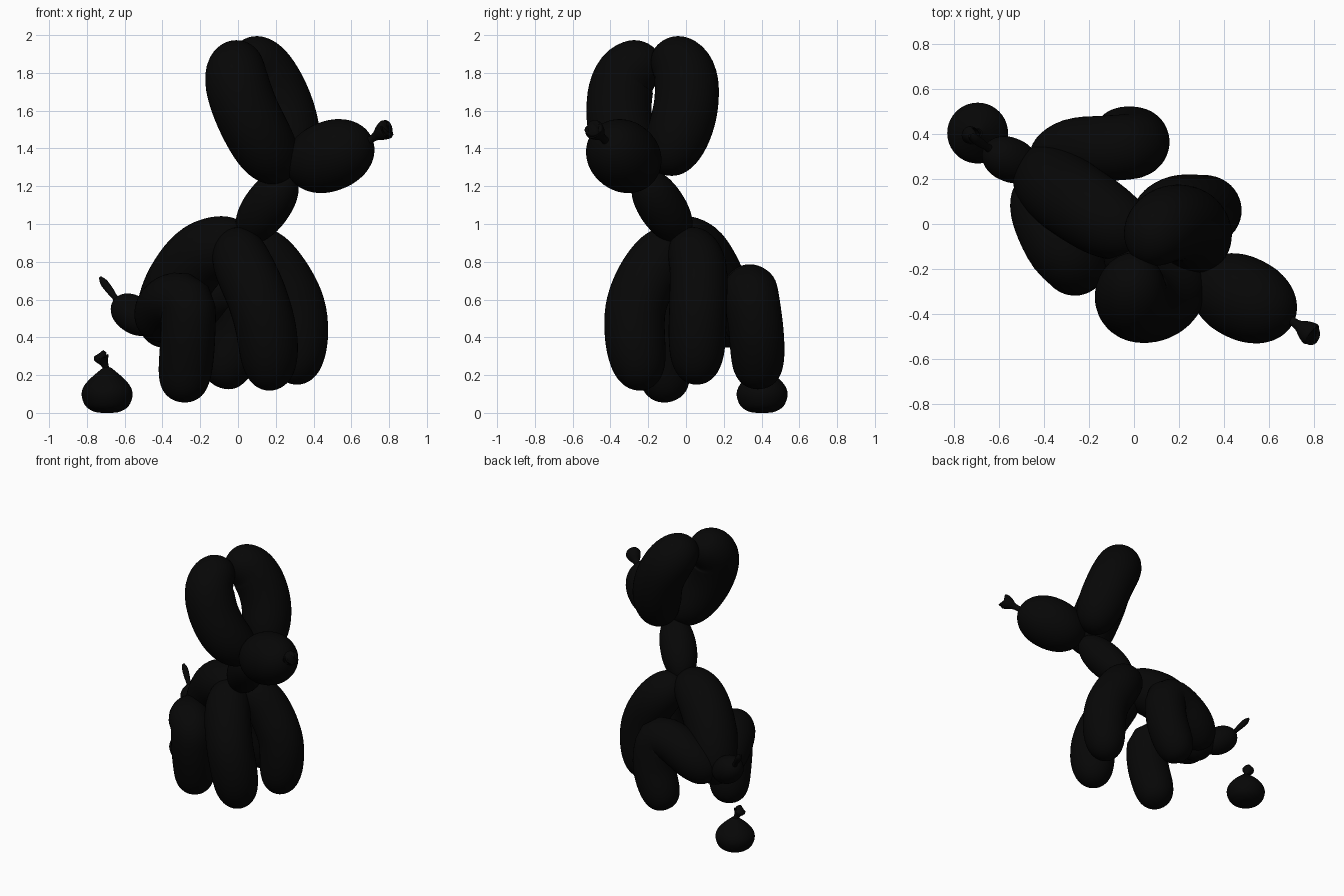
import bpy, bmesh, math
from mathutils import Vector

black = bpy.data.materials.new("black rubber")
black.diffuse_color = (0.002, 0.002, 0.002, 1)
SIDES = 40


def smooth_path(points, steps=24):
    """Catmull-Rom curve through points of any dimension."""
    p = [Vector(q) for q in points]
    p = [p[0] * 2 - p[1]] + p + [p[-1] * 2 - p[-2]]
    out = []
    for i in range(1, len(p) - 2):
        a, b, c, d = p[i - 1:i + 3]
        for s in range(steps):
            t = s / steps
            out.append(0.5 * (2 * b + (c - a) * t + (2 * a - 5 * b + 4 * c - d) * t * t
                              + (3 * b - a - 3 * c + d) * t ** 3))
    return out + [p[-2]]


def skin(name, centres, radii):
    """Sweep circles of the given radii along the centres."""
    bm = bmesh.new()
    rings, n = [], None
    for i, c in enumerate(centres):
        tan = (centres[min(i + 1, len(centres) - 1)] - centres[max(i - 1, 0)]).normalized()
        if n is None:
            n = tan.orthogonal()
        n = (n - tan * n.dot(tan)).normalized()
        b = tan.cross(n)
        rings.append([bm.verts.new(c + radii[i] * (n * math.cos(a) + b * math.sin(a)))
                      for a in (2 * math.pi * k / SIDES for k in range(SIDES))])
    for r0, r1 in zip(rings, rings[1:]):
        for k in range(SIDES):
            j = (k + 1) % SIDES
            bm.faces.new((r0[k], r0[j], r1[j], r1[k]))
    bm.faces.new(rings[0])
    bm.faces.new(rings[-1])
    bmesh.ops.remove_doubles(bm, verts=bm.verts, dist=0.0002)
    bmesh.ops.recalc_face_normals(bm, faces=bm.faces)
    for f in bm.faces:
        f.smooth = len(f.verts) <= 4
    me = bpy.data.meshes.new(name)
    bm.to_mesh(me)
    bm.free()
    me.materials.append(black)
    ob = bpy.data.objects.new(name, me)
    bpy.context.collection.objects.link(ob)


def balloon(name, r, power, *points, rows=40):
    """Inflated segment from pole to pole; a higher power gives blunter ends."""
    path = smooth_path(points)
    dist = [0.0]
    for a, b in zip(path, path[1:]):
        dist.append(dist[-1] + (b - a).length)
    centres, radii, i = [], [], 0
    for k in range(rows + 1):
        t = (1 - math.cos(math.pi * k / rows)) / 2
        d = t * dist[-1]
        while i < len(path) - 2 and dist[i + 1] < d:
            i += 1
        centres.append(path[i].lerp(path[i + 1], (d - dist[i]) / (dist[i + 1] - dist[i])))
        radii.append(r * math.sqrt(max(0, 1 - abs(2 * t - 1) ** power)))
    skin(name, centres, radii)


def knot(name, *points):
    """Lathed or bent shape from (x, y, z, radius) points."""
    path = smooth_path(points, 8)
    skin(name, [v.xyz for v in path], [max(v.w, 0) for v in path])


# head and neck
balloon("head", 0.185, 2.15, (0.275, -0.225, 1.275), (0.488, -0.33, 1.36), (0.70, -0.43, 1.445))
balloon("neck", 0.125, 2.2, (0.03, -0.01, 0.92), (0.155, -0.13, 1.095), (0.28, -0.24, 1.27))
knot("nose_knot", (0.67, -0.415, 1.43, 0.04), (0.70, -0.43, 1.445, 0.02),
     (0.73, -0.45, 1.465, 0.024), (0.757, -0.468, 1.483, 0.042), (0.783, -0.487, 1.5, 0.052),
     (0.785, -0.489, 1.501, 0.04), (0.76, -0.475, 1.49, 0.005))

# ears, bowed apart and touching at the tips
balloon("front_ear", 0.172, 3.6, (0.25, -0.2, 1.25), (0.13, -0.325, 1.43),
        (0.035, -0.355, 1.62), (-0.01, -0.31, 1.79), (0.02, -0.15, 1.91))
balloon("rear_ear", 0.17, 3.6, (0.27, -0.16, 1.28), (0.275, -0.06, 1.43),
        (0.225, 0.0, 1.63), (0.13, -0.015, 1.81), (0.02, -0.14, 1.93))

# body
balloon("body", 0.175, 3.6, (0.07, -0.06, 0.93), (-0.09, 0.0, 0.885), (-0.21, 0.07, 0.82),
        (-0.31, 0.14, 0.69), (-0.38, 0.2, 0.52), (-0.42, 0.23, 0.35))

# front legs
balloon("front_leg_near", 0.16, 4.6, (-0.02, -0.01, 0.94), (0.02, -0.15, 0.8),
        (0.105, -0.255, 0.6), (0.155, -0.27, 0.4), (0.175, -0.225, 0.12))
balloon("front_leg_far", 0.153, 4.6, (0.03, -0.01, 0.94), (0.18, 0.06, 0.79),
        (0.295, 0.065, 0.6), (0.325, 0.06, 0.42), (0.3, 0.055, 0.15))

# hind legs, each arched from the tail joint
balloon("hind_leg_near", 0.145, 7, (-0.42, 0.2, 0.42), (-0.405, 0.06, 0.54),
        (-0.34, -0.09, 0.595), (-0.27, -0.165, 0.575), (-0.265, -0.165, 0.42),
        (-0.28, -0.12, 0.22), (-0.305, -0.085, 0.06))
balloon("hind_leg_far", 0.145, 7, (-0.42, 0.24, 0.42), (-0.28, 0.32, 0.54),
        (-0.13, 0.335, 0.63), (-0.01, 0.345, 0.625), (0.01, 0.37, 0.45),
        (-0.045, 0.38, 0.28), (-0.13, 0.38, 0.15))

# tail
balloon("tail", 0.098, 2.2, (-0.44, 0.24, 0.45), (-0.55, 0.285, 0.52), (-0.655, 0.33, 0.595))
knot("tail_tip", (-0.62, 0.32, 0.57, 0.03), (-0.65, 0.34, 0.61, 0.016),
     (-0.68, 0.36, 0.65, 0.02), (-0.71, 0.38, 0.69, 0.02), (-0.73, 0.39, 0.718, 0.008))

# small dropped balloon behind the tail
X, Y = -0.693, 0.403
knot("dropped_balloon", *[(X, Y, z, r) for z, r in (
    (0.0, 0.0), (0.004, 0.06), (0.03, 0.108), (0.07, 0.13), (0.11, 0.134), (0.15, 0.117),
    (0.19, 0.08), (0.22, 0.045), (0.24, 0.02))])
knot("dropped_balloon_knot", (-0.693, Y, 0.215, 0.03), (-0.7, Y, 0.24, 0.018),
     (-0.71, Y - 0.005, 0.265, 0.024), (-0.723, Y - 0.01, 0.293, 0.041),
     (-0.722, Y - 0.01, 0.294, 0.03), (-0.712, Y - 0.005, 0.28, 0.004))
